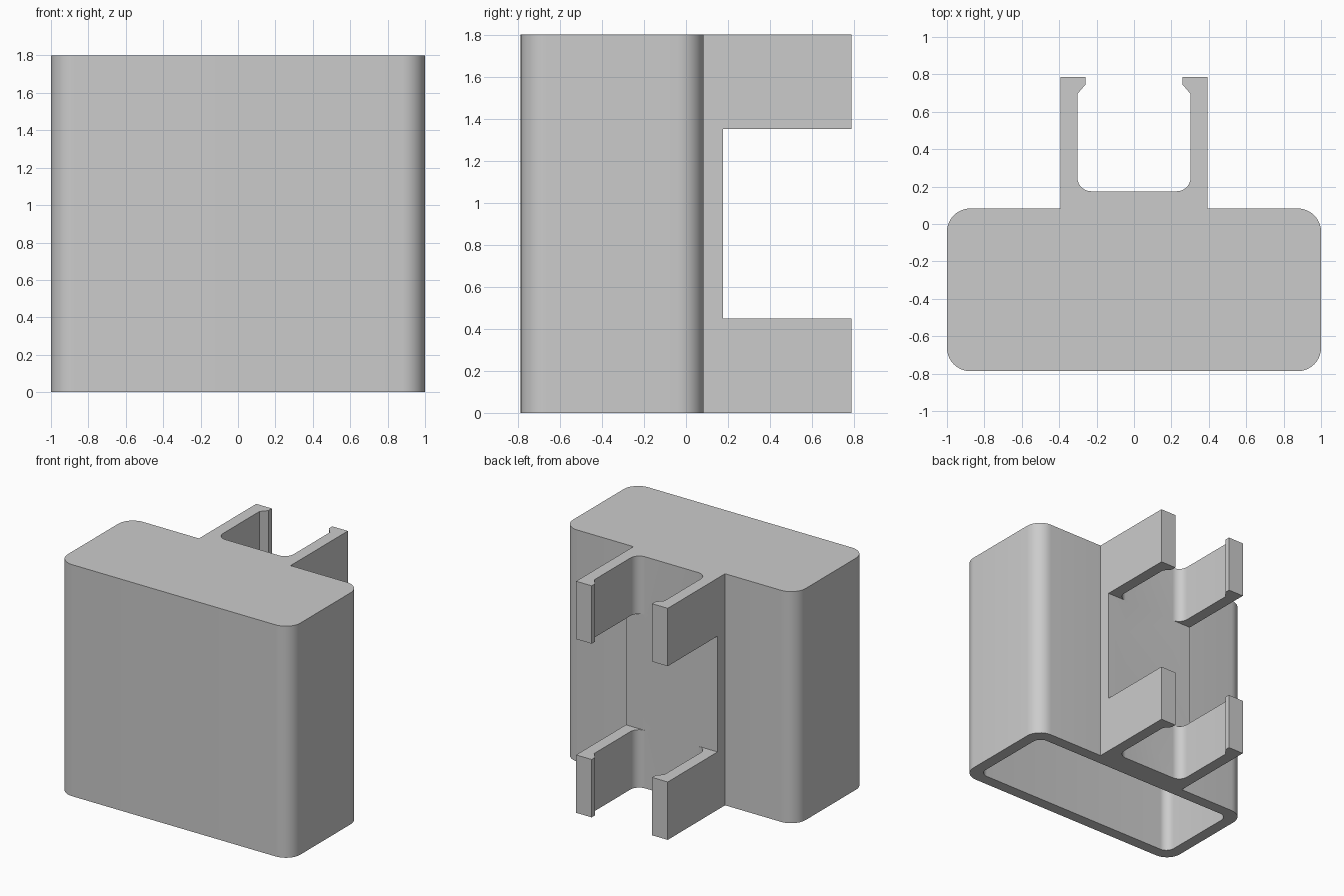
import bpy
import bmesh
from math import cos, sin, pi, radians
from mathutils import Vector

HEIGHT = 1.8
FRONT, BACK = -0.787, 0.083      # box depth range
CLIP_FLOOR, CLIP_END = 0.175, 0.787
WALL = 0.09

default = bpy.data.objects.get("Cube")
if default:
    bpy.data.objects.remove(default, do_unlink=True)

grey = bpy.data.materials.new("plain grey")
grey.use_nodes = True
COLOUR = (0.6, 0.6, 0.6, 1)
grey.diffuse_color = COLOUR
grey.node_tree.nodes["Principled BSDF"].inputs["Base Color"].default_value = COLOUR


def outline(corners, steps=10):
    """Closed outline from (x, y, radius) corners, each rounded by an arc."""
    points = []
    for i, (x, y, r) in enumerate(corners):
        p = Vector((x, y))
        if r == 0:
            points.append(p)
            continue
        to_prev = (Vector(corners[i - 1][:2]) - p).normalized()
        to_next = (Vector(corners[(i + 1) % len(corners)][:2]) - p).normalized()
        centre = p + (to_prev + to_next) * r
        for k in range(steps + 1):
            a = pi / 2 * k / steps
            points.append(centre - to_next * r * cos(a) - to_prev * r * sin(a))
    return points


def prism(name, corners, z0, z1):
    """Extrude an outline upwards from z0 to z1."""
    bm = bmesh.new()
    base = bm.faces.new([bm.verts.new((p.x, p.y, z0)) for p in outline(corners)])
    top = bmesh.ops.extrude_face_region(bm, geom=[base])["geom"]
    bmesh.ops.translate(bm, vec=(0, 0, z1 - z0),
                        verts=[g for g in top if isinstance(g, bmesh.types.BMVert)])
    bmesh.ops.recalc_face_normals(bm, faces=bm.faces)
    mesh = bpy.data.meshes.new(name)
    bm.to_mesh(mesh)
    bm.free()
    mesh.materials.append(grey)
    obj = bpy.data.objects.new(name, mesh)
    bpy.context.collection.objects.link(obj)
    return obj


def rectangle(x, y0, y1, r=0):
    return [(-x, y0, r), (x, y0, r), (x, y1, r), (-x, y1, r)]


def cut(target, cutter):
    mod = target.modifiers.new("cut", "BOOLEAN")
    mod.operation, mod.solver, mod.object = "DIFFERENCE", "EXACT", cutter
    bpy.context.view_layer.objects.active = target
    bpy.ops.object.modifier_apply(modifier=mod.name)
    bpy.data.objects.remove(cutter, do_unlink=True)


# Rounded box and hooked clip arms share one symmetrical profile
half = [
    (1, FRONT, 0.125), (1, BACK, 0.125),
    (0.394, BACK, 0), (0.394, CLIP_END, 0),
    (0.26, CLIP_END, 0), (0.26, 0.745, 0), (0.303, 0.695, 0),
    (0.303, CLIP_FLOOR, 0.075),
]
profile = half + [(-x, y, r) for x, y, r in reversed(half)]
holder = prism("clip_box", profile, 0, HEIGHT)

# Hollow, open at the bottom
cut(holder, prism("cavity_cutter",
                  rectangle(1 - WALL, FRONT + WALL, BACK - WALL, 0.07),
                  -0.1, HEIGHT - WALL))

# Gap that splits the arms into an upper and a lower pair
cut(holder, prism("gap_cutter", rectangle(0.6, CLIP_FLOOR, 1), 0.45, 1.35))

bpy.ops.object.select_all(action="DESELECT")
holder.select_set(True)
bpy.context.view_layer.objects.active = holder
bpy.ops.object.shade_smooth_by_angle(angle=radians(30))
